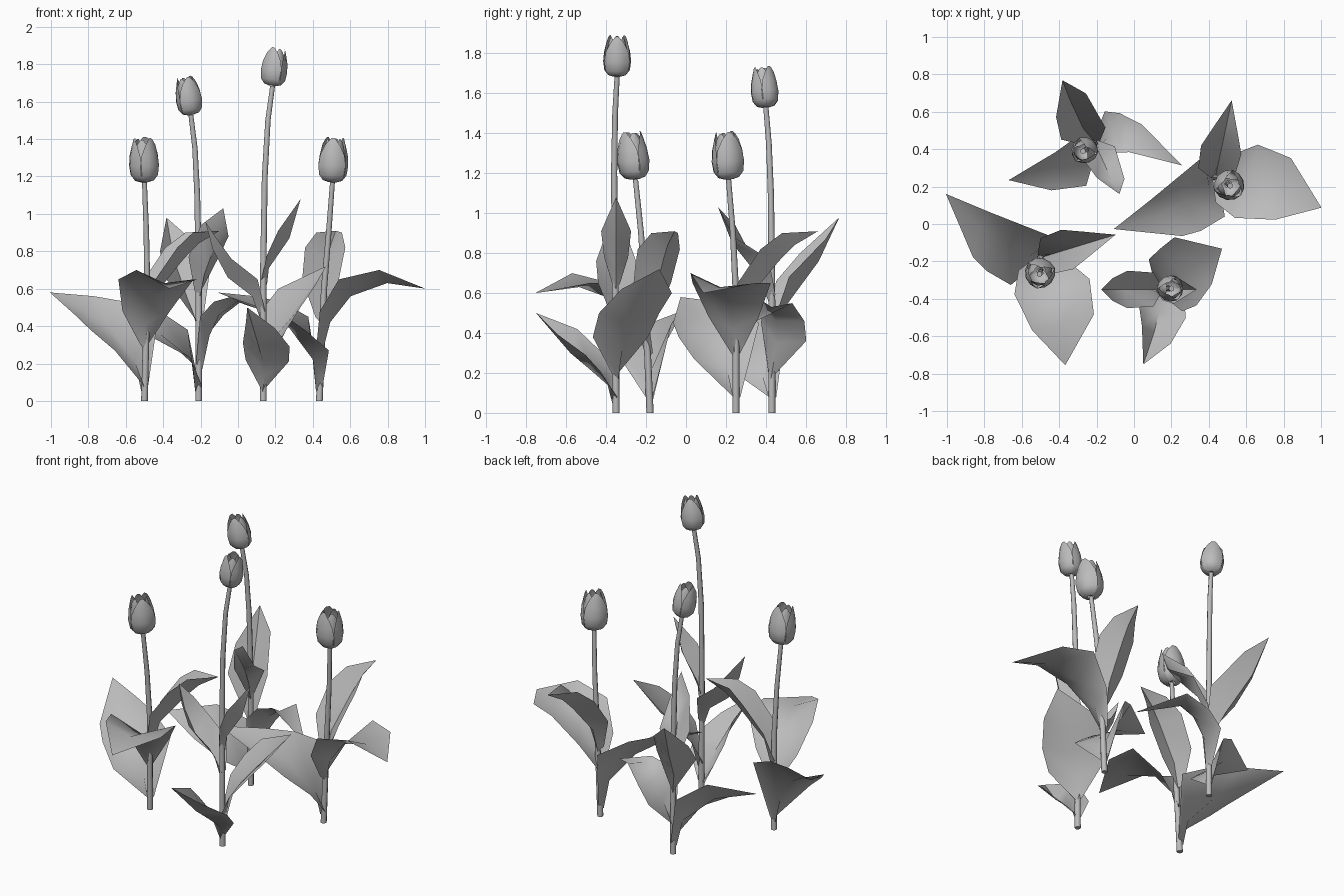
import bpy, bmesh
from math import sin, cos, pi, radians
from mathutils import Vector, Matrix

cube = bpy.data.objects.get("Cube")
if cube:
    bpy.data.objects.remove(cube, do_unlink=True)

GREY = (0.5, 0.5, 0.5, 1)
grey = bpy.data.materials.new("plain_grey")
grey.use_nodes = True
grey.diffuse_color = GREY
grey.node_tree.nodes["Principled BSDF"].inputs["Base Color"].default_value = GREY


def finish(name, bm, angle):
    """Turn a bmesh into a shaded object."""
    mesh = bpy.data.meshes.new(name)
    bm.to_mesh(mesh)
    bm.free()
    mesh.materials.append(grey)
    obj = bpy.data.objects.new(name, mesh)
    bpy.context.collection.objects.link(obj)
    bpy.ops.object.select_all(action='DESELECT')
    obj.select_set(True)
    bpy.context.view_layer.objects.active = obj
    bpy.ops.object.shade_smooth_by_angle(angle=radians(angle))


def bridge(bm, rows, closed=False):
    """Skin consecutive rows of vertices with quads."""
    for low, high in zip(rows, rows[1:]):
        count = len(low)
        for i in range(count if closed else count - 1):
            j = (i + 1) % count
            bm.faces.new((low[i], low[j], high[j], high[i]))


def make_stem(name, path, sides=8):
    """Slightly tapering tube along the path."""
    bm = bmesh.new()
    rings = []
    for k, point in enumerate(path):
        radius = 0.018 - 0.005 * k / (len(path) - 1)
        rings.append([bm.verts.new(Vector(point) + Vector((cos(a), sin(a), 0)) * radius)
                      for a in (2 * pi * i / sides for i in range(sides))])
    bridge(bm, rings, closed=True)
    bm.faces.new(rings[0][::-1])
    bm.faces.new(rings[-1])
    finish(name, bm, 50)


def row(left, right, middle):
    """Leaf section: edges as (outward, sideways, height), midrib as (outward, height)."""
    outward, height = middle
    return left, (outward, 0.3 * (left[1] + right[1]), height), right


def even_row(outward, half_width, height, middle):
    """Leaf section with mirrored edges."""
    return row((outward, half_width, height), (outward, -half_width, height), middle)


def make_leaf(name, origin, heading, base, rows, tip):
    """Folded sheet that starts at the stem and closes in a point."""
    bm = bmesh.new()
    turn = Matrix.Translation(origin) @ Matrix.Rotation(radians(heading), 4, 'Z')
    sheath = even_row(-0.01, 0.02, base + 0.03, (0.02, base))
    grid = [[bm.verts.new(turn @ Vector(p)) for p in section] for section in (sheath, *rows)]
    bridge(bm, grid)
    outward, height = tip
    end = bm.verts.new(turn @ Vector((outward, 0, height)))
    left, middle, right = grid[-1]
    bm.faces.new((left, middle, end))
    bm.faces.new((middle, right, end))
    bmesh.ops.recalc_face_normals(bm, faces=bm.faces)
    # the inner side of the leaf faces up
    if sum(face.normal.z * face.calc_area() for face in bm.faces) < 0:
        bmesh.ops.reverse_faces(bm, faces=bm.faces)
    finish(name, bm, 55)


# petal outline: height fraction and radius
PETAL = ((0, 0.022), (0.04, 0.052), (0.16, 0.074), (0.38, 0.081),
         (0.62, 0.075), (0.84, 0.061), (0.96, 0.051), (1, 0.046))


def make_flower(name, origin, axis, height, spin):
    """Closed cup of three outer and three inner petals around a pistil."""
    frame = Matrix.Translation(origin) @ Vector((0, 0, 1)).rotation_difference(
        Vector(axis)).to_matrix().to_4x4()
    wide = height / 0.24
    bm = bmesh.new()
    for k in range(6):
        inner = k % 2
        middle = radians(spin + 60 * k)
        rows = []
        for level, radius in PETAL:
            # petals narrow quickly towards the top
            spread = radians(10 + 52 * (1 - level ** 5))
            section = []
            for s in (-1, -0.5, 0, 0.5, 1):
                a = middle + spread * s
                # outer edges flatten slightly outward, the inner ring sits closer
                r = radius * wide * (0.84 if inner else 1 + 0.05 * s * s)
                z = level * height * (0.97 if inner else 1)
                section.append(bm.verts.new(frame @ Vector((r * cos(a), r * sin(a), z))))
            rows.append(section)
        bridge(bm, rows)
    pistil = frame @ Matrix.Translation((0, 0, height * 0.35))
    bmesh.ops.create_cone(bm, cap_ends=True, segments=6, radius1=0.012,
                          radius2=0.016, depth=height * 0.6, matrix=pistil)
    finish(name, bm, 60)


# each leaf: heading in degrees, height of its base, sections, tip
LOW_LEAVES = {
    "upright": (78, 0.42, (
        even_row(0.03, 0.1, 0.65, middle=(0.06, 0.57)),
        even_row(0.15, 0.11, 0.82, middle=(0.22, 0.76)),
        even_row(0.25, 0.07, 0.9, middle=(0.3, 0.84))), (0.42, 0.91)),
    "long": (207, 0.05, (
        row(left=(0.05, 0.21, 0.27), right=(0, -0.13, 0.45), middle=(0.05, 0.22)),
        row(left=(0.2, 0.22, 0.38), right=(0.18, -0.09, 0.53), middle=(0.2, 0.39)),
        row(left=(0.3, 0.2, 0.45), right=(0.36, -0.05, 0.56), middle=(0.36, 0.48))),
        (0.61, 0.58)),
    "broad": (344, 0.27, (
        even_row(0.04, 0.13, 0.48, middle=(0.06, 0.42)),
        row(left=(0.17, 0.23, 0.65), right=(0.16, -0.18, 0.65), middle=(0.17, 0.56)),
        row(left=(0.36, 0.21, 0.65), right=(0.37, -0.13, 0.7), middle=(0.37, 0.63))),
        (0.59, 0.6)),
}

REAR_LEAVES = {
    "low": (203, 0.05, (
        row(left=(0.13, 0.19, 0.23), right=(0.03, -0.08, 0.38), middle=(0.05, 0.2)),
        row(left=(0.31, 0.14, 0.33), right=(0.21, -0.04, 0.48), middle=(0.24, 0.36))),
        (0.5, 0.43)),
    "arched": (346, 0.17, (
        row(left=(0.01, 0.18, 0.36), right=(0.02, -0.05, 0.45), middle=(0.05, 0.35)),
        row(left=(0.09, 0.19, 0.46), right=(0.09, -0.03, 0.53), middle=(0.1, 0.46)),
        row(left=(0.22, 0.16, 0.55), right=(0.19, 0, 0.56), middle=(0.2, 0.53))),
        (0.48, 0.44)),
    "back": (117, 0.4, (
        row(left=(0.1, 0.15, 0.66), right=(0.05, -0.09, 0.68), middle=(0.1, 0.55)),
        row(left=(0.22, 0.12, 0.8), right=(0.26, -0.08, 0.87), middle=(0.27, 0.76))),
        (0.38, 0.98)),
    "upper": (296, 0.56, (
        even_row(0.06, 0.09, 0.77, middle=(0.07, 0.68)),
        row(left=(0.24, 0.06, 0.88), right=(0.17, -0.07, 0.94), middle=(0.22, 0.85))),
        (0.3, 1.03)),
}

FRONT_LEAVES = {
    "upper": (0, 0.62, (
        even_row(0.02, 0.06, 0.78, middle=(0.03, 0.71)),
        even_row(0.08, 0.075, 0.91, middle=(0.14, 0.87))), (0.2, 1.08)),
    "side": (180, 0.45, (
        even_row(0.03, 0.09, 0.65, middle=(0.06, 0.56)),
        even_row(0.17, 0.1, 0.76, middle=(0.19, 0.66)),
        even_row(0.25, 0.06, 0.87, middle=(0.27, 0.81))), (0.31, 0.96)),
    "broad": (33, 0.17, (
        even_row(0.04, 0.165, 0.38, middle=(0.06, 0.33)),
        even_row(0.12, 0.18, 0.5, middle=(0.15, 0.43)),
        row(left=(0.22, 0.19, 0.6), right=(0.25, -0.13, 0.62), middle=(0.24, 0.52))),
        (0.4, 0.72)),
    "low": (258, 0.05, (
        row(left=(0.05, 0.15, 0.21), right=(0.03, -0.09, 0.22), middle=(0.04, 0.14)),
        row(left=(0.12, 0.17, 0.29), right=(0.1, -0.09, 0.31), middle=(0.12, 0.21)),
        row(left=(0.27, 0.12, 0.39), right=(0.21, -0.05, 0.42), middle=(0.23, 0.3))),
        (0.41, 0.5)),
}


def make_plant(name, path, axis, height, spin, leaves, turn=0):
    make_stem(name + "_stem", path)
    make_flower(name + "_flower", path[-1], axis, height, spin)
    for part, (heading, base, rows, tip) in leaves.items():
        make_leaf(name + "_" + part + "_leaf", path[0], heading + turn, base, rows, tip)


# the two short plants share one leaf set, turned as a whole
make_plant("left_plant", ((0.435, 0.25, 0), (0.46, 0.25, 0.6), (0.485, 0.235, 0.9),
           (0.505, 0.213, 1.17)), axis=(0.05, -0.06, 1), height=0.238, spin=20,
           leaves=LOW_LEAVES)
make_plant("right_plant", ((-0.5, -0.18, 0), (-0.485, -0.205, 0.6), (-0.49, -0.225, 0.9),
           (-0.5, -0.253, 1.17)), axis=(-0.03, -0.1, 1), height=0.238, spin=-41,
           leaves=LOW_LEAVES, turn=-61)
make_plant("rear_plant", ((-0.21, 0.43, 0), (-0.21, 0.43, 0.7), (-0.218, 0.425, 1.1),
           (-0.23, 0.415, 1.35), (-0.252, 0.4, 1.53)), axis=(-0.15, -0.08, 1),
           height=0.205, spin=50, leaves=REAR_LEAVES)
make_plant("front_plant", ((0.135, -0.35, 0), (0.135, -0.355, 0.7), (0.143, -0.36, 1.2),
           (0.16, -0.355, 1.5), (0.185, -0.345, 1.685)), axis=(0.12, 0, 1),
           height=0.205, spin=0, leaves=FRONT_LEAVES)
